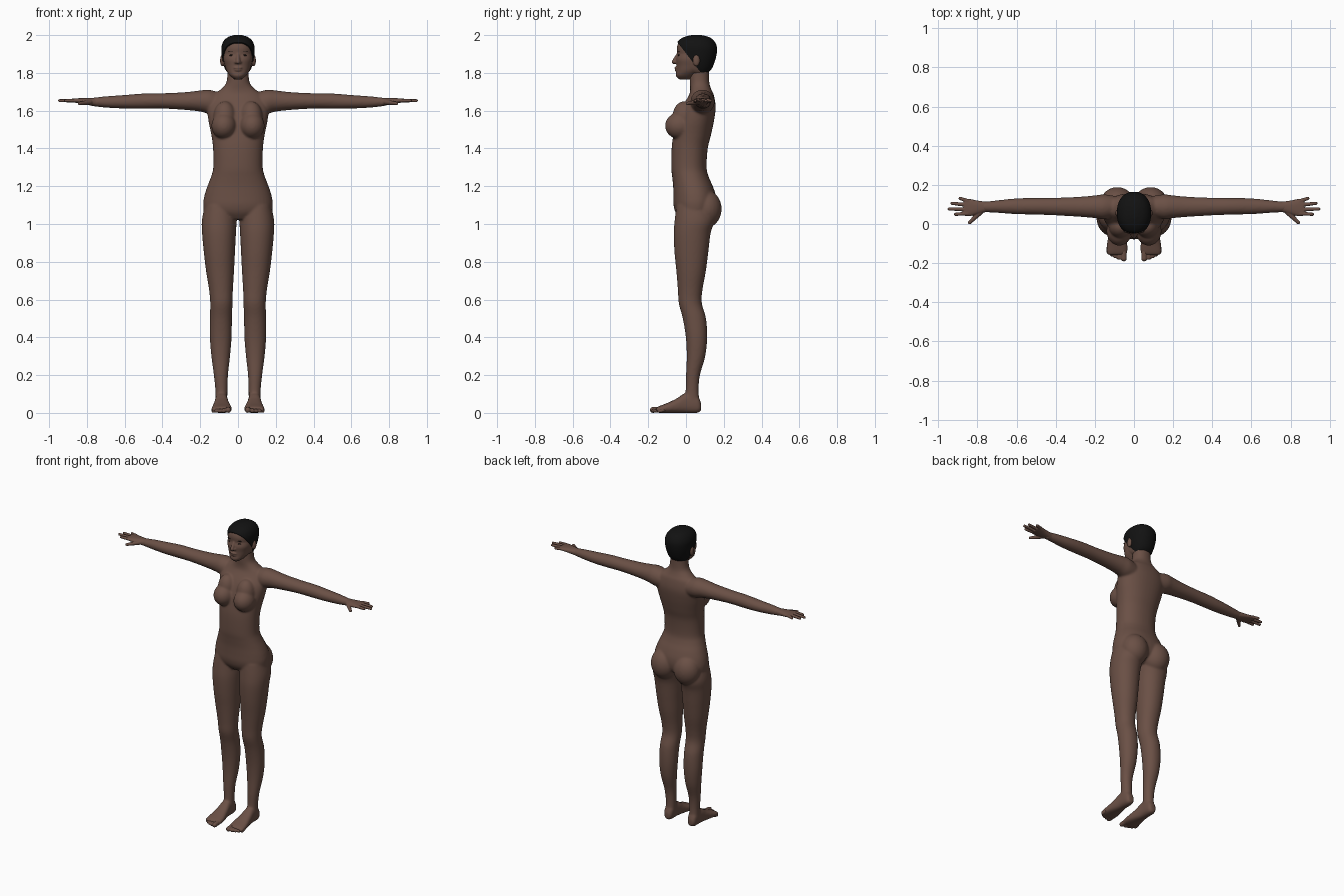
import bpy, bmesh, math
from mathutils import Vector, Matrix


def material(name, rgb):
    m = bpy.data.materials.new(name)
    m.diffuse_color = (*rgb, 1)
    return m


SKIN = material("brown skin", (0.145, 0.080, 0.060))
BLACK = material("black hair", (0.006, 0.006, 0.006))
DARK = material("dark eye", (0.02, 0.014, 0.012))


def spline(rows, steps=5):
    """Catmull-Rom through rows of numbers."""
    out = []
    for i in range(len(rows) - 1):
        p = [rows[max(i - 1, 0)], rows[i], rows[i + 1], rows[min(i + 2, len(rows) - 1)]]
        for k in range(steps):
            t = k / steps
            out.append([b + 0.5 * t * (c - a + t * (2 * a - 5 * b + 4 * c - d + t * (3 * (b - c) + d - a)))
                        for a, b, c, d in zip(*p)])
    return out + [list(rows[-1])]


def loft(bm, rows, axis, side=1, power=2.2, n=40):
    """Closed tube; each row is (position on axis, u min, u max, v min, v max)."""
    rings = []
    for t, u0, u1, v0, v1 in spline(rows):
        ring = []
        for k in range(n):
            a = 2 * math.pi * k / n
            c, s = math.cos(a), math.sin(a)
            u = (u0 + u1) / 2 + (u1 - u0) / 2 * math.copysign(abs(c) ** (2 / power), c)
            v = (v0 + v1) / 2 + (v1 - v0) / 2 * math.copysign(abs(s) ** (2 / power), s)
            x, y, z = {"x": (t, u, v), "y": (u, t, v), "z": (u, v, t)}[axis]
            ring.append(bm.verts.new((x * side, y, z)))
        rings.append(ring)
    for a, b in zip(rings, rings[1:]):
        for k in range(n):
            bm.faces.new((a[k], a[(k + 1) % n], b[(k + 1) % n], b[k]))
    bm.faces.new(rings[0])
    bm.faces.new(rings[-1])


def ball(bm, c, r):
    bmesh.ops.create_uvsphere(bm, u_segments=24, v_segments=16, radius=1,
                              matrix=Matrix.Translation(c) @ Matrix.Diagonal((*r, 1)))


def finger(bm, a, b, r0, r1):
    a, b = Vector(a), Vector(b)
    d = b - a
    bmesh.ops.create_cone(bm, cap_ends=True, segments=16, radius1=r0, radius2=r1, depth=d.length,
                          matrix=Matrix.Translation((a + b) / 2) @ d.to_track_quat('Z', 'Y').to_matrix().to_4x4())
    ball(bm, a, (r0,) * 3)
    ball(bm, b, (r1,) * 3)


def finish(bm, name, mat, voxel=0, smooth=0):
    bmesh.ops.recalc_face_normals(bm, faces=bm.faces)
    me = bpy.data.meshes.new(name)
    bm.to_mesh(me)
    bm.free()
    ob = bpy.data.objects.new(name, me)
    bpy.context.collection.objects.link(ob)
    bpy.ops.object.select_all(action='DESELECT')
    ob.select_set(True)
    bpy.context.view_layer.objects.active = ob
    if voxel:
        r = ob.modifiers.new("fuse", 'REMESH')
        r.mode, r.voxel_size, r.use_smooth_shade = 'VOXEL', voxel, True
        s = ob.modifiers.new("soften", 'SMOOTH')
        s.factor, s.iterations = 0.5, smooth
        for m in ("fuse", "soften"):
            bpy.ops.object.modifier_apply(modifier=m)
        ob.data.polygons.foreach_set("use_smooth", [True] * len(ob.data.polygons))
    else:
        bpy.ops.object.shade_smooth_by_angle(angle=math.radians(50))
    ob.data.materials.clear()
    ob.data.materials.append(mat)
    return ob


def sym(rows):
    return [(z, -x, x, y0, y1) for z, x, y0, y1 in rows]


# Body: torso and neck, height then half width, front, back
body = bmesh.new()
loft(body, sym([
    (1.025, 0.07, -0.03, 0.09), (1.06, 0.168, -0.055, 0.145), (1.10, 0.184, -0.066, 0.16),
    (1.15, 0.178, -0.067, 0.158), (1.20, 0.162, -0.068, 0.142), (1.25, 0.143, -0.073, 0.12),
    (1.30, 0.131, -0.078, 0.109), (1.40, 0.132, -0.076, 0.115), (1.47, 0.141, -0.067, 0.132),
    (1.55, 0.157, -0.05, 0.149), (1.62, 0.162, -0.022, 0.157), (1.68, 0.135, 0.015, 0.148),
    (1.71, 0.095, 0.022, 0.135), (1.74, 0.066, 0.021, 0.125), (1.78, 0.057, 0.02, 0.122),
    (1.84, 0.055, 0.025, 0.122)]), "z")

LEG = [(1.10, 0.015, 0.175, -0.05, 0.13), (1.02, 0.008, 0.191, -0.06, 0.148),
       (0.95, 0.011, 0.19, -0.065, 0.13), (0.85, 0.016, 0.181, -0.061, 0.118),
       (0.75, 0.021, 0.169, -0.051, 0.105), (0.65, 0.027, 0.153, -0.043, 0.087),
       (0.58, 0.029, 0.147, -0.038, 0.084), (0.50, 0.032, 0.149, -0.017, 0.106),
       (0.40, 0.034, 0.149, -0.001, 0.112), (0.30, 0.042, 0.141, 0.004, 0.102),
       (0.20, 0.053, 0.128, 0.0, 0.074), (0.12, 0.056, 0.12, -0.002, 0.067),
       (0.04, 0.056, 0.12, -0.01, 0.073)]
ARM = [(0.08, 0.04, 0.14, 1.58, 1.69), (0.15, 0.024, 0.151, 1.583, 1.71),
       (0.20, 0.03, 0.146, 1.595, 1.707), (0.28, 0.037, 0.139, 1.604, 1.698),
       (0.40, 0.044, 0.134, 1.611, 1.692), (0.50, 0.048, 0.133, 1.61, 1.691),
       (0.60, 0.05, 0.131, 1.611, 1.683), (0.70, 0.057, 0.121, 1.616, 1.676),
       (0.78, 0.062, 0.112, 1.625, 1.667)]
FOOT = [(0.08, 0.07, 0.106, 0.012, 0.05), (0.06, 0.058, 0.118, 0.0, 0.09),
        (0.0, 0.054, 0.122, 0.0, 0.105), (-0.05, 0.045, 0.129, 0.0, 0.076),
        (-0.10, 0.034, 0.138, 0.0, 0.052), (-0.14, 0.033, 0.141, 0.0, 0.037),
        (-0.158, 0.04, 0.136, 0.004, 0.028)]
for s in (1, -1):
    loft(body, LEG, "z", s, 2.1)
    loft(body, ARM, "x", s, 2)
    loft(body, FOOT, "y", s, 2.5)
    ball(body, (s * 0.085, 0.105, 1.08), (0.088, 0.084, 0.1))     # buttock
    ball(body, (s * 0.075, -0.035, 1.52), (0.066, 0.076, 0.07))   # breast
    ball(body, (s * 0.07, -0.01, 1.565), (0.06, 0.062, 0.085))    # upper chest
finish(body, "body", SKIN, 0.006, 10)

# Hands and toes
hands, toes = bmesh.new(), bmesh.new()
for s in (1, -1):
    loft(hands, [(0.75, 0.063, 0.113, 1.623, 1.667), (0.80, 0.05, 0.12, 1.631, 1.667),
                 (0.84, 0.04, 0.128, 1.638, 1.666), (0.868, 0.042, 0.128, 1.643, 1.664)], "x", s, 2.3)
    finger(hands, (s * 0.785, 0.06, 1.645), (s * 0.84, 0.007, 1.638), 0.014, 0.009)
    for y0, x1, y1 in ((0.053, 0.912, 0.05), (0.074, 0.944, 0.077), (0.097, 0.93, 0.106), (0.118, 0.888, 0.131)):
        finger(hands, (s * 0.85, y0, 1.654), (s * x1, y1, 1.653), 0.0105, 0.0085)
    for x, y, r in ((0.052, -0.176, 0.0155), (0.076, -0.172, 0.0115), (0.096, -0.165, 0.011),
                    (0.114, -0.155, 0.011), (0.13, -0.142, 0.0105)):
        finger(toes, (s * x, -0.12, r + 0.004), (s * x, y, r), r, r)
finish(hands, "hands", SKIN, 0.0035, 3)
finish(toes, "toes", SKIN, 0.004, 3)

# Head: skull, face, ears, nose and lips
SKULL = [(1.795, 0.05, 0.03, 0.11), (1.82, 0.066, -0.03, 0.132), (1.86, 0.077, -0.044, 0.148),
         (1.90, 0.082, -0.046, 0.157), (1.935, 0.082, -0.048, 0.157), (1.965, 0.07, -0.036, 0.142),
         (1.985, 0.047, -0.006, 0.115), (1.995, 0.015, 0.035, 0.075)]
head = bmesh.new()
loft(head, sym(SKULL), "z")
loft(head, sym([(1.766, 0.02, -0.038, 0.03), (1.785, 0.042, -0.054, 0.05), (1.81, 0.06, -0.051, 0.08),
                (1.84, 0.07, -0.051, 0.1), (1.87, 0.077, -0.053, 0.1), (1.895, 0.076, -0.046, 0.1)]), "z")
finger(head, (0, -0.044, 1.897), (0, -0.063, 1.859), 0.008, 0.0125)
ball(head, (0, -0.05, 1.826), (0.023, 0.012, 0.006))
ball(head, (0, -0.048, 1.815), (0.021, 0.012, 0.007))
for s in (1, -1):
    ball(head, (s * 0.083, 0.055, 1.865), (0.012, 0.018, 0.031))
    ball(head, (s * 0.012, -0.052, 1.856), (0.008, 0.01, 0.008))
finish(head, "head", SKIN, 0.004, 4)

# Hair: padded skull cut off along the hairline
hair = bmesh.new()
loft(hair, sym([(z + 0.005, x + 0.005, y0 - 0.004, y1 + 0.006) for z, x, y0, y1 in SKULL]), "z")
cut = bmesh.ops.bisect_plane(hair, geom=hair.verts[:] + hair.edges[:] + hair.faces[:], dist=1e-5,
                             plane_co=(0, -0.045, 1.962), plane_no=Vector((0, 1.3, 1)).normalized(), clear_inner=True)
bmesh.ops.holes_fill(hair, edges=[e for e in cut["geom_cut"] if isinstance(e, bmesh.types.BMEdge)], sides=0)
finish(hair, "hair", BLACK)

# Eyes and brows
eyes, brows = bmesh.new(), bmesh.new()
for s in (1, -1):
    ball(eyes, (s * 0.033, -0.037, 1.893), (0.014, 0.006, 0.0045))
    ball(brows, (s * 0.035, -0.038, 1.912), (0.018, 0.006, 0.002))
finish(eyes, "eyes", DARK)
finish(brows, "brows", DARK)
